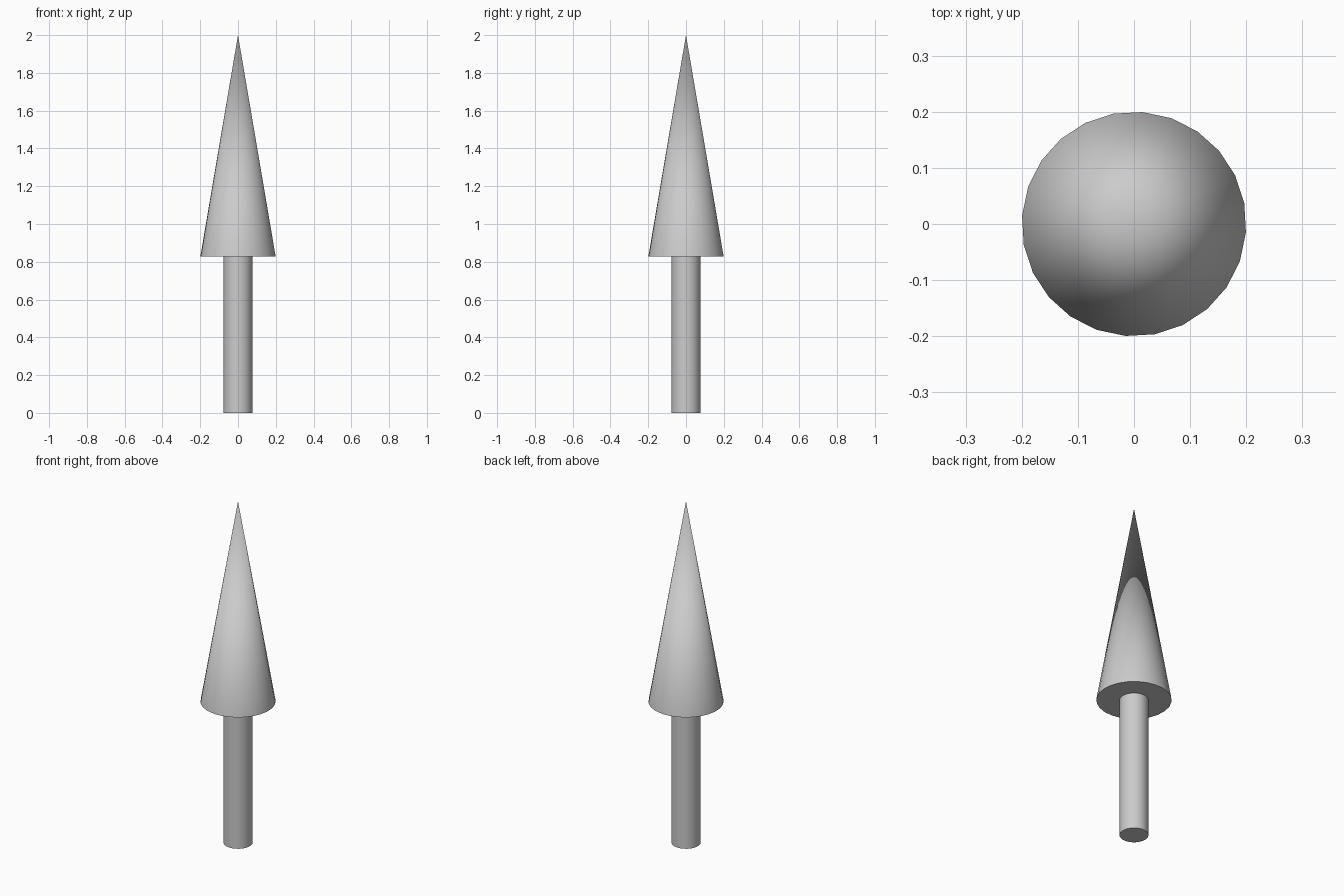
import bpy
from math import radians

if "Cube" in bpy.data.objects:
    bpy.data.objects.remove(bpy.data.objects["Cube"])

SIDES = 24
TURN = (0, 0, radians(10.7))
BASE_Z = 0.827   # where the shaft meets the pointed head
TOP_Z = 2.0


def finish(name):
    obj = bpy.context.object
    obj.name = name
    bpy.ops.object.shade_smooth_by_angle(angle=radians(30))
    return obj


# Straight round shaft
bpy.ops.mesh.primitive_cylinder_add(vertices=SIDES, radius=0.077, depth=BASE_Z,
                                    location=(0, 0, BASE_Z / 2), rotation=TURN)
finish("shaft")

# Tall pointed head
bpy.ops.mesh.primitive_cone_add(vertices=SIDES, radius1=0.2, radius2=0, depth=TOP_Z - BASE_Z,
                                location=(0, 0, (BASE_Z + TOP_Z) / 2), rotation=TURN)
finish("pointed_head")
